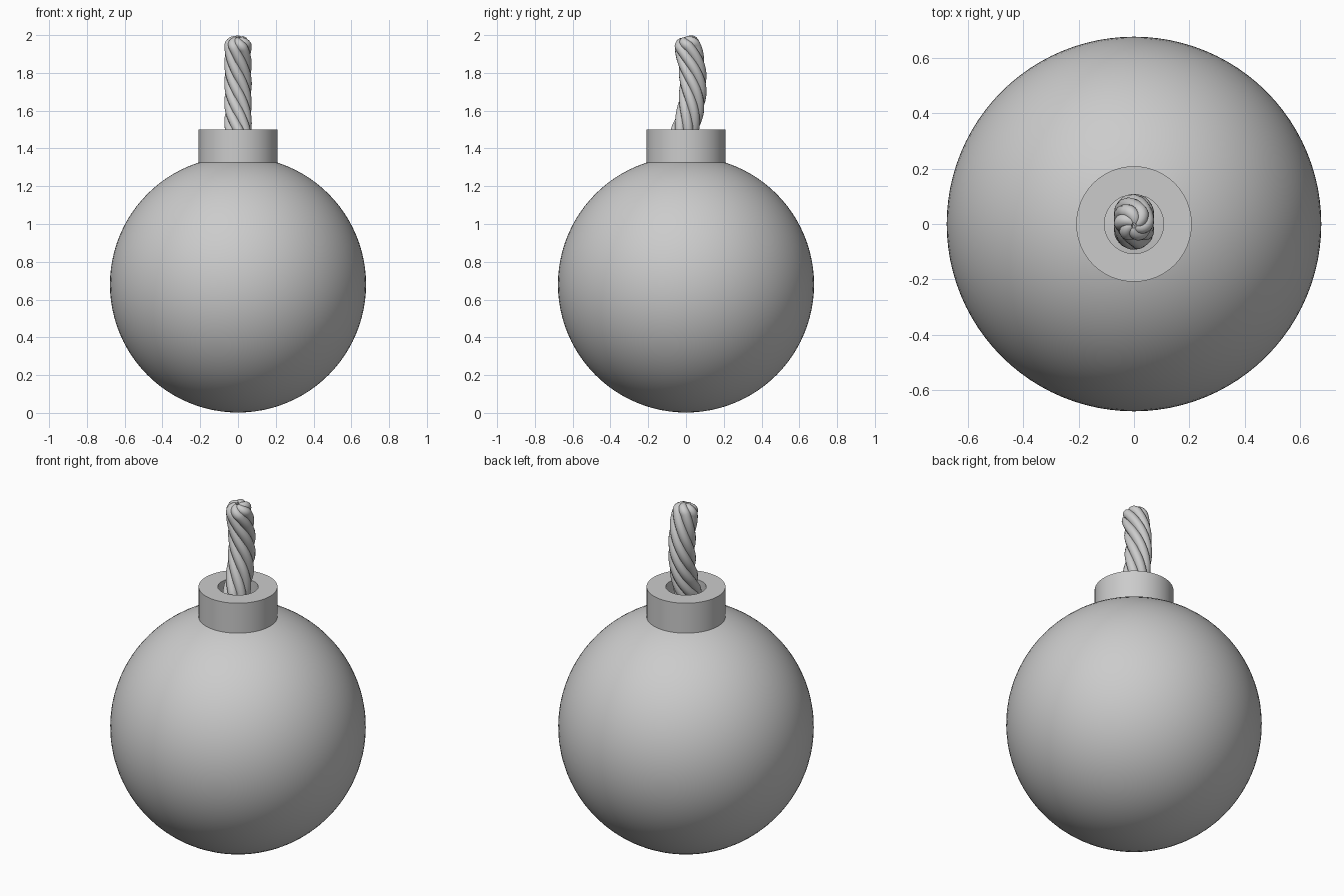
import bpy, bmesh, math
from mathutils import Vector

if "Cube" in bpy.data.objects:
    bpy.data.objects.remove(bpy.data.objects["Cube"])


def smooth(obj, angle=35):
    bpy.ops.object.select_all(action='DESELECT')
    obj.select_set(True)
    bpy.context.view_layer.objects.active = obj
    bpy.ops.object.shade_smooth_by_angle(angle=math.radians(angle))


# Round body
bpy.ops.mesh.primitive_uv_sphere_add(segments=96, ring_count=48, radius=0.678,
                                     location=(0, 0, 0.68))
body = bpy.context.object
body.name = "round_body"
smooth(body)

# Collar: thick ring swept from a rectangular profile
profile = [(0.107, 1.30), (0.209, 1.30), (0.209, 1.50), (0.107, 1.50)]
bm = bmesh.new()
vs = [bm.verts.new((r, 0, z)) for r, z in profile]
edges = [bm.edges.new((vs[i], vs[(i + 1) % 4])) for i in range(4)]
bmesh.ops.spin(bm, geom=vs + edges, cent=(0, 0, 0), axis=(0, 0, 1),
               angle=math.tau, steps=96)
bmesh.ops.remove_doubles(bm, verts=bm.verts, dist=1e-5)
bmesh.ops.recalc_face_normals(bm, faces=bm.faces)
mesh = bpy.data.meshes.new("collar")
bm.to_mesh(mesh)
bm.free()
collar = bpy.data.objects.new("collar", mesh)
bpy.context.collection.objects.link(collar)
smooth(collar)

# Fuse: six strands twisted round a gently bowed centre line
STRANDS, OFFSET, THICK = 6, 0.046, 0.027
Z0, Z1, PITCH = 1.33, 1.94, 0.62


def place(z, lift, offset, angle):
    y = max(-0.02, 0.037 - 0.72 * (z - 1.74) ** 2)
    slope = -1.44 * (z - 1.74) if y > -0.02 else 0
    t = Vector((0, slope, 1)).normalized()
    side = Vector((0, t.z, -t.y))
    return (Vector((0, y, z)) + t * lift
            + offset * (math.cos(angle) * Vector((1, 0, 0)) + math.sin(angle) * side))


curve = bpy.data.curves.new("twisted_fuse", 'CURVE')
curve.dimensions = '3D'
curve.bevel_depth = THICK
curve.bevel_resolution = 4
curve.use_fill_caps = True
for k in range(STRANDS):
    start = k * math.tau / STRANDS
    pts = []
    for i in range(49):
        z = Z0 + (Z1 - Z0) * i / 48
        pts.append((place(z, 0, OFFSET, start - math.tau * (z - Z0) / PITCH), 1.0))
    # strands curl inward over the tip
    end = start - math.tau * (Z1 - Z0) / PITCH
    for i in range(1, 11):
        a = math.pi / 2 * i / 10
        off = 0.008 + (OFFSET - 0.008) * math.cos(a)
        pts.append((place(Z1, 0.034 * math.sin(a), off, end - 0.9 * i / 10),
                    1 - 0.35 * (i / 10) ** 2))
    s = curve.splines.new('POLY')
    s.points.add(len(pts) - 1)
    for p, (co, rad) in zip(s.points, pts):
        p.co = (*co, 1)
        p.radius = rad
    s.use_smooth = True
fuse = bpy.data.objects.new("twisted_fuse", curve)
bpy.context.collection.objects.link(fuse)
bpy.ops.object.select_all(action='DESELECT')
fuse.select_set(True)
bpy.context.view_layer.objects.active = fuse
bpy.ops.object.convert(target='MESH')
smooth(bpy.context.object, 50)
